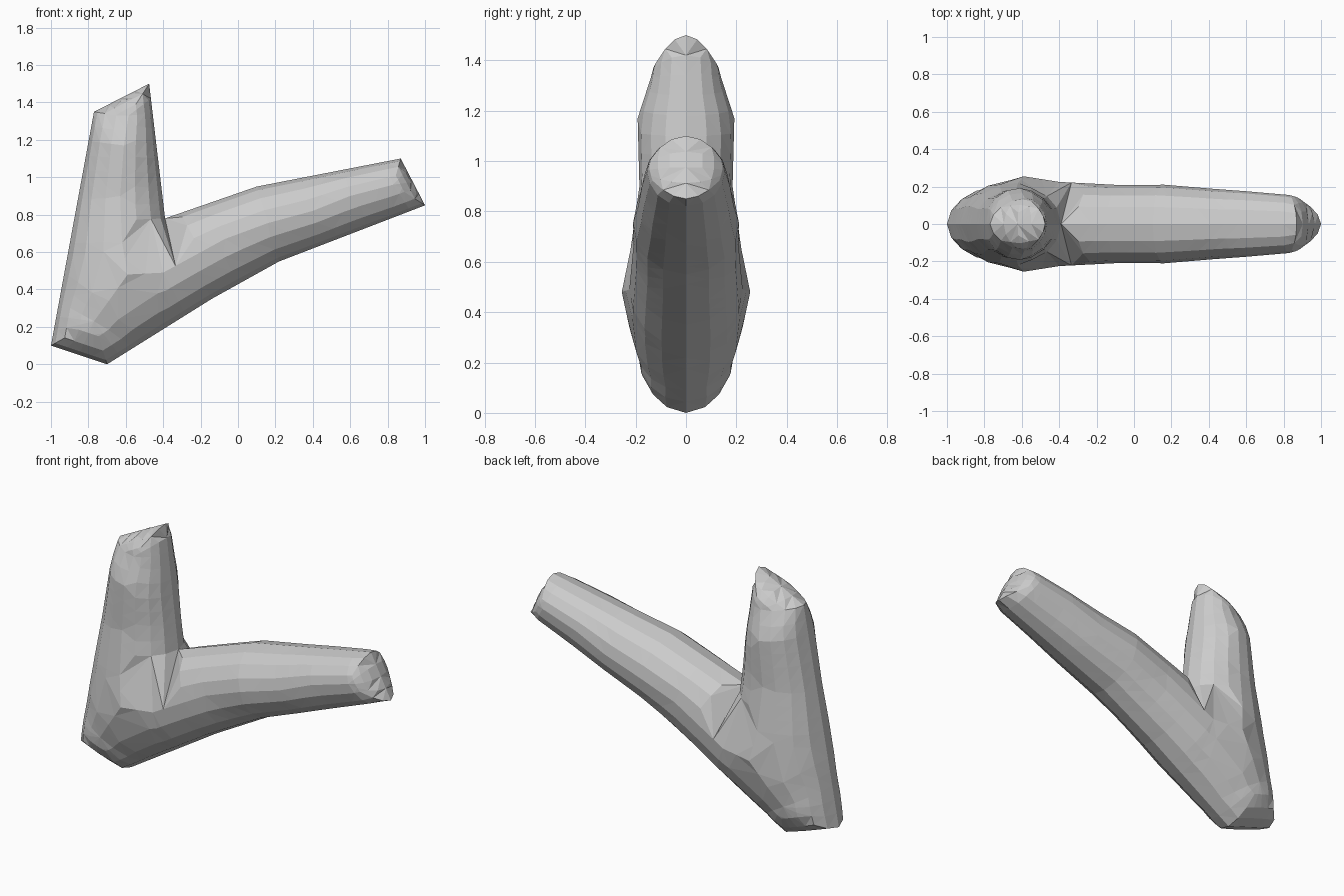
import bpy, bmesh, math
from mathutils import Vector
from mathutils.geometry import delaunay_2d_cdt, intersect_point_line

if "Cube" in bpy.data.objects:
    bpy.data.objects.remove(bpy.data.objects["Cube"])

# Front silhouette (x, z)
OUTLINE = [Vector(p) for p in [(-1, .1), (-.7, 0), (-.14, .35), (.22, .55), (1, .85),
           (.87, 1.1), (.1, .95), (-.39, .78), (-.475, 1.5), (-.77, 1.35)]]
# Centre lines of the two limbs (x, z, half thickness)
POST = [(-.585, 1.33, .14), (-.61, 1.17, .192), (-.63, .9, .185), (-.62, .65, .22), (-.59, .48, .255)]
FOOT = [(-.59, .48, .255), (-.69, .34, .225), (-.77, .23, .19)]
ARM = [(-.59, .48, .255), (-.4, .49, .225), (-.07, .67, .208), (.16, .755, .21),
       (.4, .82, .19), (.6, .9, .175), (.83, .96, .155)]
SPINES = [(a, b) for line in (POST, FOOT, ARM) for a, b in zip(line, line[1:])]
EDGES = list(zip(OUTLINE, OUTLINE[1:] + OUTLINE[:1]))


def closest(p, a, b):
    q, t = intersect_point_line(p, a, b)
    t = min(1, max(0, t))
    return Vector(a).lerp(Vector(b), t), t


def nearest_spine(p):
    """Distance, point and half thickness on the nearest centre line."""
    best = None
    for a, b in SPINES:
        q, t = closest(p, Vector(a[:2]), Vector(b[:2]))
        d = (p - q).length
        if best is None or d < best[0]:
            best = (d, q, a[2] + (b[2] - a[2]) * t)
    return best


def thickness(p):
    """Round cross-section running from the outline to the centre line."""
    d = min((p - closest(p, a, b)[0]).length for a, b in EDGES)
    s, _, h = nearest_spine(p)
    t = d / (d + s + 1e-9)
    return h * math.sqrt(max(0, 1 - (1 - t) ** 2))


# Sample the outline, then rings between outline and centre line
rim = []
for a, b in EDGES:
    n = max(3, round((b - a).length / .08))
    rim += [a.lerp(b, i / n) for i in range(n)]
points = list(rim)
for p in rim:
    q = nearest_spine(p)[1]
    points += [p.lerp(q, u) for u in (.1, .32, .65)]
for a, b in SPINES:
    n = max(1, round((Vector(a[:2]) - Vector(b[:2])).length / .08))
    points += [Vector(a[:2]).lerp(Vector(b[:2]), i / n) for i in range(n + 1)]

N = len(rim)
flat, _, tris, *_ = delaunay_2d_cdt(points, [(i, (i + 1) % N) for i in range(N)], [], 1, .012)

# Inflate both halves and weld them along the outline
bm = bmesh.new()
depth = [thickness(p) for p in flat]
for side in (-1, 1):
    vs = [bm.verts.new((p.x, side * y, p.y)) for p, y in zip(flat, depth)]
    for tri in tris:
        bm.faces.new([vs[i] for i in tri])
bmesh.ops.remove_doubles(bm, verts=bm.verts, dist=.0005)
bmesh.ops.recalc_face_normals(bm, faces=bm.faces)
mesh = bpy.data.meshes.new("forked_body")
bm.to_mesh(mesh)
bm.free()
bpy.context.collection.objects.link(bpy.data.objects.new("forked_body", mesh))
